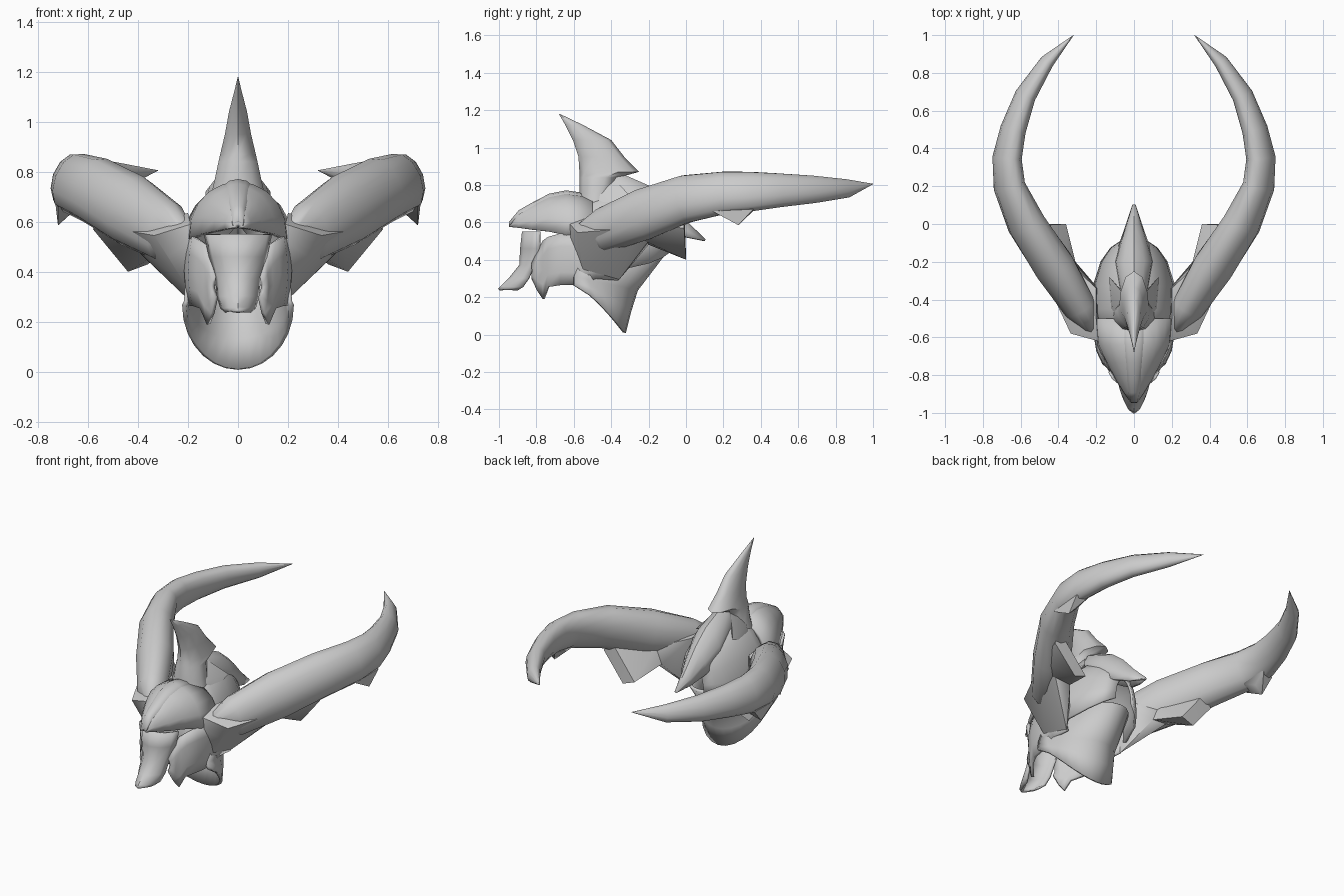
import bpy
import bmesh
from math import sin, cos, pi, radians
from mathutils import Vector

default_cube = bpy.data.objects.get("Cube")
if default_cube:
    bpy.data.objects.remove(default_cube, do_unlink=True)

steel = bpy.data.materials.new("plain_grey")
steel.use_nodes = True
GREY = (0.6, 0.6, 0.6, 1)
steel.diffuse_color = GREY
steel.node_tree.nodes["Principled BSDF"].inputs["Base Color"].default_value = GREY


def finish(name, bm, thickness=0, mirrored=False, angle=38):
    """Turn a bmesh into a shaded object with optional shell and mirror."""
    bmesh.ops.remove_doubles(bm, verts=bm.verts, dist=0.0005)
    bmesh.ops.recalc_face_normals(bm, faces=bm.faces)
    mesh = bpy.data.meshes.new(name)
    bm.to_mesh(mesh)
    bm.free()
    mesh.materials.append(steel)
    for face in mesh.polygons:
        face.use_smooth = True
    mesh.set_sharp_from_angle(angle=radians(angle))
    obj = bpy.data.objects.new(name, mesh)
    bpy.context.collection.objects.link(obj)
    if thickness:
        shell = obj.modifiers.new("shell", "SOLIDIFY")
        shell.thickness = thickness
        shell.offset = 0
    if mirrored:
        obj.modifiers.new("mirror", "MIRROR")
    return obj


def skin(name, rows, closed=False, **options):
    """Join rows of points with faces; closed rows form a capped tube."""
    bm = bmesh.new()
    grid = [[bm.verts.new(p) for p in row] for row in rows]
    count = len(grid[0])
    for low, high in zip(grid, grid[1:]):
        for i in range(count if closed else count - 1):
            j = (i + 1) % count
            bm.faces.new((low[i], low[j], high[j], high[i]))
    if closed:
        bm.faces.new(grid[0])
        bm.faces.new(grid[-1])
    return finish(name, bm, **options)


def arch(name, rows, axis="Y", steps=10, power=0.85, thickness=0.014):
    """Shell of arches: position along axis, half width, edge, crown."""
    points = []
    for place, half, edge, crown in rows:
        row = []
        for i in range(steps + 1):
            a = pi * i / steps
            rise = edge + (crown - edge) * max(sin(a), 0) ** power
            x = half * cos(a)
            row.append((x, place, rise) if axis == "Y" else (x, rise, place))
        points.append(row)
    return skin(name, points, thickness=thickness)


def hull(name, points, angle=40):
    """Mirrored faceted solid around a few corner points."""
    bm = bmesh.new()
    for p in points:
        bm.verts.new(p)
    result = bmesh.ops.convex_hull(bm, input=bm.verts)
    bmesh.ops.delete(bm, geom=list({v for v in result["geom_interior"]
                                    if isinstance(v, bmesh.types.BMVert)}), context="VERTS")
    return finish(name, bm, mirrored=True, angle=angle)


# Skull shell, open at the front and underneath
arch("skull_shell", [(-.6, .18, .48, .71), (-.45, .212, .40, .76), (-.33, .212, .35, .77),
                     (-.2, .17, .38, .72), (-.13, .12, .41, .66), (-.09, .06, .44, .58)],
     power=.9)

# Visor with a raised centre ridge
visor = [(-.94, .01, .575, .585), (-.89, .045, .57, .645), (-.82, .09, .56, .685),
         (-.73, .14, .55, .732), (-.64, .185, .53, .75), (-.5, .2, .54, .73)]
arch("visor", visor, thickness=.02)
arch("visor_ridge", [(y, .012 + half * .28, edge + (crown - edge) * .8, crown + .014)
                     for y, half, edge, crown in visor], steps=6)

# Pointed ridge down the back of the head
arch("nape_ridge", [(-.42, .04, .76, .85), (-.36, .07, .72, .86), (-.2, .1, .62, .79),
                    (-.1, .07, .56, .71), (0, .035, .52, .6), (.1, .002, .5, .505)],
     steps=6, power=1.1)

# Nose guard curling forward to a point at the bottom
arch("nose_guard", [(.55, .13, -.78, -.87), (.46, .11, -.78, -.88), (.37, .085, -.81, -.885),
                    (.3, .078, -.84, -.94), (.255, .065, -.87, -.985), (.24, .045, -.9, -1)],
     axis="Z", steps=6, power=1.4)

# Cheek plates ending in a front fang
cheek = [(-.82, .085, .3, .38), (-.79, .1, .235, .44), (-.76, .118, .19, .5),
         (-.735, .145, .255, .52), (-.67, .175, .265, .54), (-.58, .19, .265, .54),
         (-.48, .195, .3, .54), (-.36, .195, .29, .5)]
skin("cheek_plate",
     [[(x + .016 * sin(pi * k / 4), y, low + (high - low) * k / 4) for k in range(5)]
      for y, x, low, high in cheek], thickness=.018, mirrored=True)

# Flared neck guard with a scooped front edge
bends = [pi * (i / 14 - .5) for i in range(15)]
skin("neck_guard", [
    [(.215 * sin(a), -.6 + .27 * max(cos(a), 0) ** .75, .265 - .255 * cos(a)) for a in bends],
    [(.208 * sin(a), -.6 + .3 * max(cos(a), 0) ** .8, .28 - .15 * cos(a)) for a in bends],
    [(.205 * sin(a), -.6 + .335 * cos(a), .31 - .07 * cos(a)) for a in bends],
    [(.2 * sin(a), -.55 + .43 * cos(a), .42 + .01 * cos(a)) for a in bends],
], thickness=.018)

# Tall blade crest: height, front, back, half width
crest = [(.68, -.58, -.38, .12), (.76, -.57, -.38, .1), (.84, -.57, -.36, .082),
         (.87, -.57, -.25, .075), (.95, -.575, -.33, .055), (1.04, -.605, -.4, .038),
         (1.12, -.645, -.55, .016), (1.18, -.68, -.675, .001)]
skin("crest", [[(half * sin(a), (front + back) / 2 - (back - front) / 2 * cos(a),
                 z) for a in [pi * i / 5 for i in range(10)]]
               for z, front, back, half in crest], closed=True, angle=60)
hull("crest_lobe", [(.03, -.54, .78), (.13, -.46, .66), (.13, -.28, .72),
                    (.03, -.4, .85), (.115, -.44, .74), (.06, -.36, .74)])

# Sweeping horns: centre x, y, z, half width, half height
horn = [(.21, -.56, .55, .04, .05), (.285, -.44, .56, .09, .125), (.425, -.22, .645, .11, .145),
        (.57, 0, .725, .1, .135), (.66, .2, .757, .078, .122), (.672, .35, .765, .072, .112),
        (.64, .5, .772, .064, .096), (.575, .68, .777, .053, .078), (.46, .86, .782, .036, .052),
        (.32, 1, .805, .001, .001)]
centres = [Vector(s[:3]) for s in horn]
rings = []
for i, (x, y, z, half, tall) in enumerate(horn):
    ahead = (centres[min(i + 1, len(horn) - 1)] - centres[max(i - 1, 0)]).normalized()
    side = ahead.cross(Vector((0, 0, 1))).normalized()
    up = side.cross(ahead)
    lean = radians(min(i * 5, 20))
    out, top = side * cos(lean) + up * sin(lean), up * cos(lean) - side * sin(lean)
    rings.append([centres[i] + out * half * cos(a) + top * tall * sin(a)
                  for a in [pi * k / 6 for k in range(12)]])
skin("horn", rings, closed=True, mirrored=True, angle=65)

# Horn root flaring from the flange on the temple down to a skirt
hull("horn_root", [(.19, -.62, .59), (.19, -.62, .52), (.335, -.58, .545), (.28, -.57, .46),
                   (.205, -.55, .34), (.2, -.36, .29), (.19, -.34, .43), (.31, -.2, .48),
                   (.42, -.2, .5), (.49, -.25, .57), (.42, -.4, .56), (.35, -.2, .58),
                   (.2, -.34, .62), (.2, -.5, .635)], angle=50)

# Barbs hanging under the horns
hull("inner_barb", [(.36, 0, .43), (.44, 0, .4), (.58, -.01, .57), (.55, -.01, .67),
                    (.31, -.2, .48), (.42, -.22, .5), (.5, -.24, .58), (.35, -.2, .58)], angle=50)
hull("outer_barb", [(.72, .28, .585), (.64, .2, .66), (.72, .14, .66),
                    (.73, .36, .67), (.65, .38, .68), (.67, .28, .63)])
